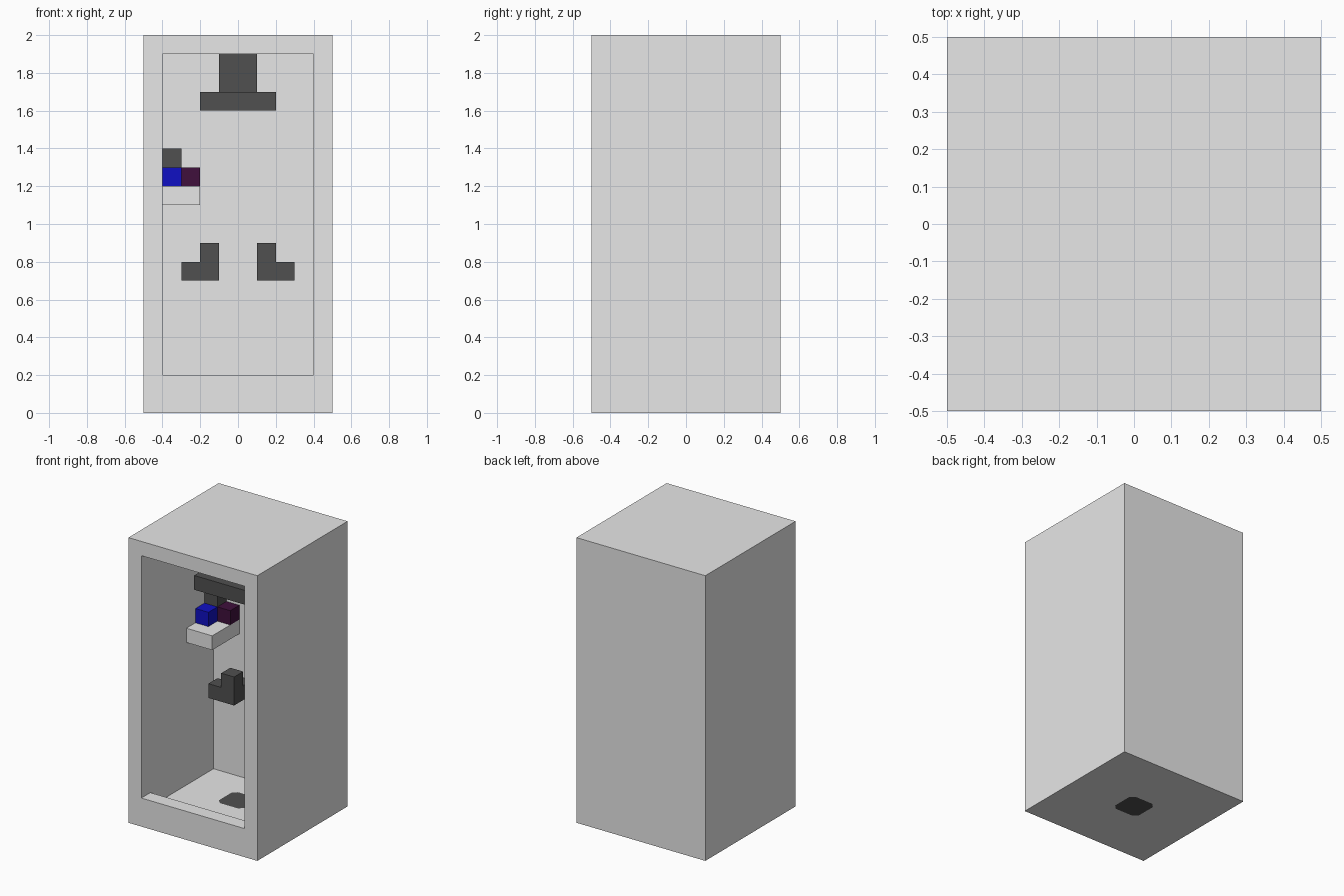
import bpy, bmesh
from mathutils import Vector

if "Cube" in bpy.data.objects:
    bpy.data.objects.remove(bpy.data.objects["Cube"])


def material(name, rgb):
    m = bpy.data.materials.new(name)
    m.diffuse_color = (*rgb, 1)
    m.use_nodes = True
    m.node_tree.nodes["Principled BSDF"].inputs["Base Color"].default_value = m.diffuse_color
    return m


WHITE = material("pale_grey", (0.8, 0.8, 0.8))
DARK = material("dark_grey", (0.08, 0.08, 0.08))
BLUE = material("blue", (0.005, 0.005, 0.55))
PURPLE = material("dark_purple", (0.05, 0.005, 0.045))


def prism(name, pts, axis, lo, hi, mat):
    """Extrude a 2D profile along an axis (0, 1 or 2) from lo to hi."""
    bm = bmesh.new()

    def place(p):
        v = list(p)
        v.insert(axis, lo)
        return bm.verts.new(v)

    face = bm.faces.new([place(p) for p in pts])
    ext = bmesh.ops.extrude_face_region(bm, geom=[face])
    move = Vector((0, 0, 0))
    move[axis] = hi - lo
    verts = [g for g in ext["geom"] if isinstance(g, bmesh.types.BMVert)]
    bmesh.ops.translate(bm, verts=verts, vec=move)
    bmesh.ops.recalc_face_normals(bm, faces=bm.faces)
    mesh = bpy.data.meshes.new(name)
    bm.to_mesh(mesh)
    bm.free()
    mesh.materials.append(mat)
    ob = bpy.data.objects.new(name, mesh)
    bpy.context.collection.objects.link(ob)
    return ob


def box(name, x0, x1, y0, y1, z0, z1, mat):
    return prism(name, [(x0, y0), (x1, y0), (x1, y1), (x0, y1)], 2, z0, z1, mat)


def cut(target, cutter):
    m = target.modifiers.new("cut", "BOOLEAN")
    m.operation = "DIFFERENCE"
    m.solver = "EXACT"
    m.object = cutter
    bpy.context.view_layer.objects.active = target
    bpy.ops.object.modifier_apply(modifier=m.name)
    bpy.data.objects.remove(cutter)


# Cabin shell, hollowed from the front with a raised sill
cabin = box("cabin", -0.5, 0.5, -0.5, 0.5, 0, 2, WHITE)
room = [(-0.6, 0.2), (-0.4, 0.2), (-0.4, 0.1), (0.3, 0.1), (0.3, 1.9), (-0.6, 1.9)]
cut(cabin, prism("room_cutter", room, 0, -0.4, 0.4, WHITE))

# Drain through the floor, square with clipped corners
a, b = 0.1, 0.07
drain_shape = [(a, -b), (a, b), (b, a), (-b, a), (-a, b), (-a, -b), (-b, -a), (b, -a)]
cut(cabin, prism("drain_cutter", drain_shape, 2, -0.1, 0.15, WHITE))
prism("drain", drain_shape, 2, 0, 0.1, DARK)

# Shower head hanging from the ceiling
box("shower_head", -0.2, 0.2, -0.2, 0.2, 1.6, 1.7, DARK)
box("shower_pipe", -0.1, 0.1, -0.1, 0.1, 1.7, 1.9, DARK)

# Shelf with bottles
box("shelf", -0.4, -0.2, 0, 0.3, 1.1, 1.2, WHITE)
box("soap_blue", -0.4, -0.3, 0.1, 0.2, 1.2, 1.3, BLUE)
box("soap_purple", -0.3, -0.2, 0.2, 0.3, 1.2, 1.3, PURPLE)
box("bottle", -0.4, -0.3, 0.2, 0.3, 1.2, 1.4, DARK)

# Pair of mirrored taps on the back wall
for side, s in (("left", -1), ("right", 1)):
    handle = [(0.1, 0.7), (0.3, 0.7), (0.3, 0.8), (0.2, 0.8), (0.2, 0.9), (0.1, 0.9)]
    prism(f"tap_handle_{side}", [(s * x, z) for x, z in handle], 1, 0.1, 0.2, DARK)
    x0, x1 = sorted((s * 0.1, s * 0.2))
    box(f"tap_stem_{side}", x0, x1, 0.2, 0.3, 0.7, 0.8, DARK)
